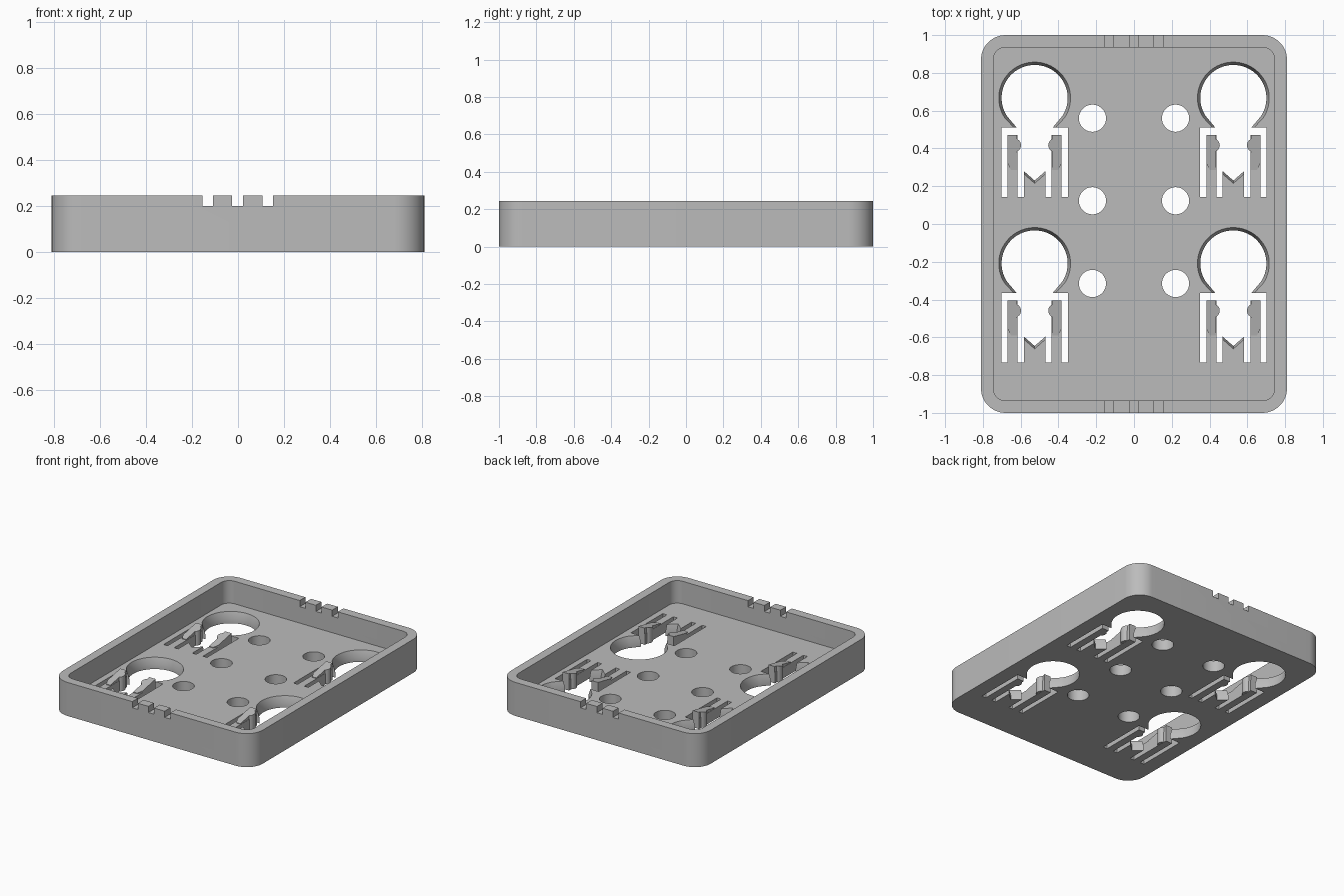
import bpy, bmesh
from math import sin, cos, radians, pi

cube = bpy.data.objects.get("Cube")
if cube:
    bpy.data.objects.remove(cube)

HEIGHT, FLOOR = 0.245, 0.08

grey = bpy.data.materials.new("plain grey")
grey.use_nodes = True
colour = (0.5, 0.5, 0.5, 1)
grey.diffuse_color = colour
grey.node_tree.nodes["Principled BSDF"].inputs["Base Color"].default_value = colour


def loft(name, rings):
    """Closed solid through matching rings of (x, y, z) points."""
    bm = bmesh.new()
    rows = [[bm.verts.new(p) for p in ring] for ring in rings]
    n = len(rows[0])
    bm.faces.new(rows[0][::-1])
    bm.faces.new(rows[-1])
    for low, high in zip(rows, rows[1:]):
        for i in range(n):
            j = (i + 1) % n
            bm.faces.new((low[i], low[j], high[j], high[i]))
    bmesh.ops.recalc_face_normals(bm, faces=bm.faces)
    mesh = bpy.data.meshes.new(name)
    bm.to_mesh(mesh)
    bm.free()
    mesh.materials.append(grey)
    obj = bpy.data.objects.new(name, mesh)
    bpy.context.collection.objects.link(obj)
    return obj


def at(outline, z):
    return [(x, y, z) for x, y in outline]


def prism(name, outline, z0, z1):
    return loft(name, [at(outline, z0), at(outline, z1)])


def arc(cx, cy, r, a0, a1, steps):
    angles = [radians(a0 + (a1 - a0) * i / steps) for i in range(steps + 1)]
    return [(cx + r * cos(a), cy + r * sin(a)) for a in angles]


def rounded(hx, hy, r):
    pts = []
    for k, (sx, sy) in enumerate([(1, 1), (-1, 1), (-1, -1), (1, -1)]):
        pts += arc(sx * (hx - r), sy * (hy - r), r, 90 * k, 90 * k + 90, 12)
    return pts


def rect(x0, x1, y0, y1):
    return [(x0, y0), (x1, y0), (x1, y1), (x0, y1)]


def activate(obj):
    bpy.ops.object.select_all(action='DESELECT')
    obj.select_set(True)
    bpy.context.view_layer.objects.active = obj


def cut(target, cutter):
    mod = target.modifiers.new("cut", 'BOOLEAN')
    mod.operation, mod.solver, mod.object = 'DIFFERENCE', 'EXACT', cutter
    activate(target)
    bpy.ops.object.modifier_apply(modifier=mod.name)
    bpy.data.objects.remove(cutter)


# Tray with rounded corners and a hollow inside
tray = prism("tray", rounded(0.81, 1.0, 0.13), 0, HEIGHT)
cut(tray, prism("hollow", rounded(0.745, 0.935, 0.065), FLOOR, 0.4))

# Three notches across both end walls
for x in (-0.132, -0.002, 0.13):
    cut(tray, prism("notch", rect(x - 0.023, x + 0.023, -1.1, 1.1), 0.2, 0.4))

# Round holes in two columns
for x in (-0.22, 0.22):
    for y in (-0.315, 0.123, 0.56):
        cut(tray, prism("hole", arc(x, y, 0.072, 0, 350, 35), -0.1, 0.15))


def keyhole(x, y, grow):
    """Round opening tapering to a neck that ends in a V."""
    pts = arc(0, 0, 0.175 + grow, -33, 213, 48)
    pts += [(-0.095 - grow, -0.157), (-0.065, -0.17), (-0.065, -0.38 - grow)]
    pts += [(0, -0.437 - grow), (0.065, -0.38 - grow), (0.065, -0.17),
            (0.095 + grow, -0.157)]
    return [(x + px, y + py) for px, py in pts]


# Four keyholes, each with slots that free two spring arms with latches
for x in (-0.526, 0.526):
    for y in (-0.209, 0.667):
        small, large = keyhole(x, y, 0), keyhole(x, y, 0.015)
        cut(tray, loft("keyhole", [at(small, -0.1), at(small, 0.035),
                                   at(large, FLOOR), at(large, 0.15)]))
        cut(tray, prism("cross_slot", rect(x - 0.176, x + 0.176, y - 0.196, y - 0.157),
                        -0.1, 0.15))
        for s in (-1, 1):
            for a, b in ((0.057, 0.09), (0.143, 0.176)):
                x0, x1 = sorted((x + s * a, x + s * b))
                cut(tray, prism("slot", rect(x0, x1, y - 0.525, y - 0.18), -0.1, 0.15))

            # Latch: wedge on the arm, with a round tooth facing the neck
            side = "left" if s > 0 else "right"
            plan = [(0.143, -0.196), (0.143, -0.345), (0.125, -0.382), (0.092, -0.382),
                    (0.092, -0.29)]
            plan += arc(0.108, -0.25, 0.036, 245, 115, 10)
            plan += [(0.092, -0.196)]
            plan = [(x + s * px, y + py) for px, py in plan]
            top = [(px, py, 0.085 + 0.2 * (py - y + 0.382)) for px, py in plan]
            latch = loft(side + "_latch", [at(plan, 0.002), top])
            activate(latch)
            bpy.ops.object.shade_smooth_by_angle(angle=radians(25))

activate(tray)
bpy.ops.object.shade_smooth_by_angle(angle=radians(25))
